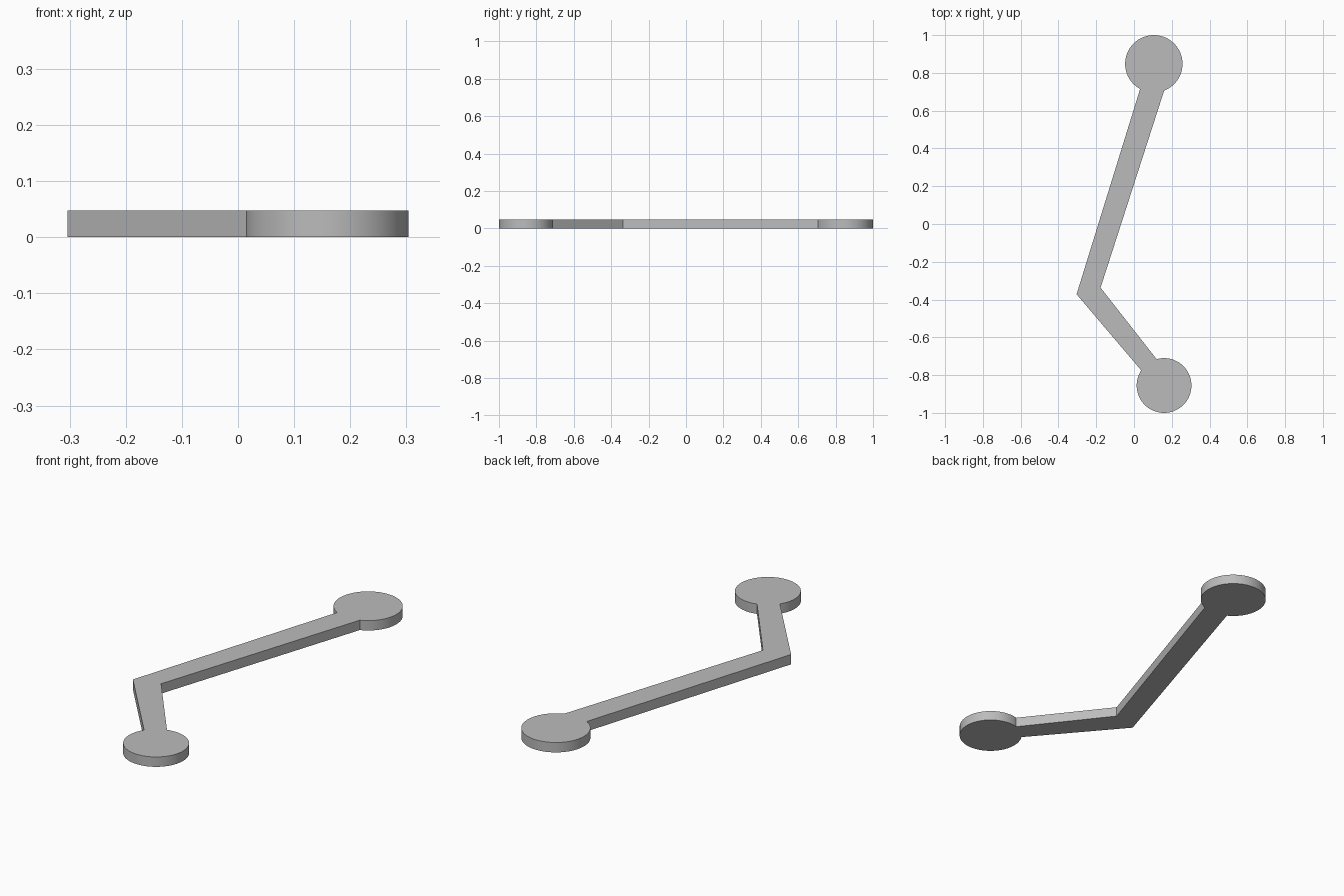
import bpy
import bmesh
from math import atan2, cos, sin, tau, radians
from mathutils import Vector

cube = bpy.data.objects.get("Cube")
if cube:
    bpy.data.objects.remove(cube)

THICKNESS = 0.048

grey = bpy.data.materials.new("plain grey")
grey.use_nodes = True
grey.diffuse_color = (0.5, 0.5, 0.5, 1)
grey.node_tree.nodes["Principled BSDF"].inputs["Base Color"].default_value = (0.5, 0.5, 0.5, 1)


def disc_arc(centre, radius, start, end, steps=64):
    """Counter-clockwise rim of a disc, from one arm corner to the other."""
    a, b = (atan2(p[1] - centre[1], p[0] - centre[0]) for p in (start, end))
    sweep = (b - a) % tau
    return [(centre[0] + radius * cos(a + sweep * i / steps),
             centre[1] + radius * sin(a + sweep * i / steps)) for i in range(steps + 1)]


# Outline: small disc, inner elbow, large disc, outer elbow
outline = disc_arc((0.159, -0.855), 0.145, (0.037, -0.774), (0.119, -0.713))
outline.append((-0.177, -0.337))
outline += disc_arc((0.105, 0.848), 0.152, (0.159, 0.708), (0.034, 0.718))
outline.append((-0.304, -0.372))

# Bent flat link, extruded from the outline
bm = bmesh.new()
base = bm.faces.new([bm.verts.new((x, y, 0)) for x, y in outline])
top = bmesh.ops.extrude_face_region(bm, geom=[base], use_keep_orig=True)
bmesh.ops.translate(bm, vec=Vector((0, 0, THICKNESS)),
                    verts=[g for g in top["geom"] if isinstance(g, bmesh.types.BMVert)])
bmesh.ops.recalc_face_normals(bm, faces=bm.faces)
mesh = bpy.data.meshes.new("bent_link")
bm.to_mesh(mesh)
bm.free()
mesh.materials.append(grey)

link = bpy.data.objects.new("bent_link", mesh)
bpy.context.collection.objects.link(link)
bpy.context.view_layer.objects.active = link
link.select_set(True)
bpy.ops.object.shade_smooth_by_angle(angle=radians(30))
